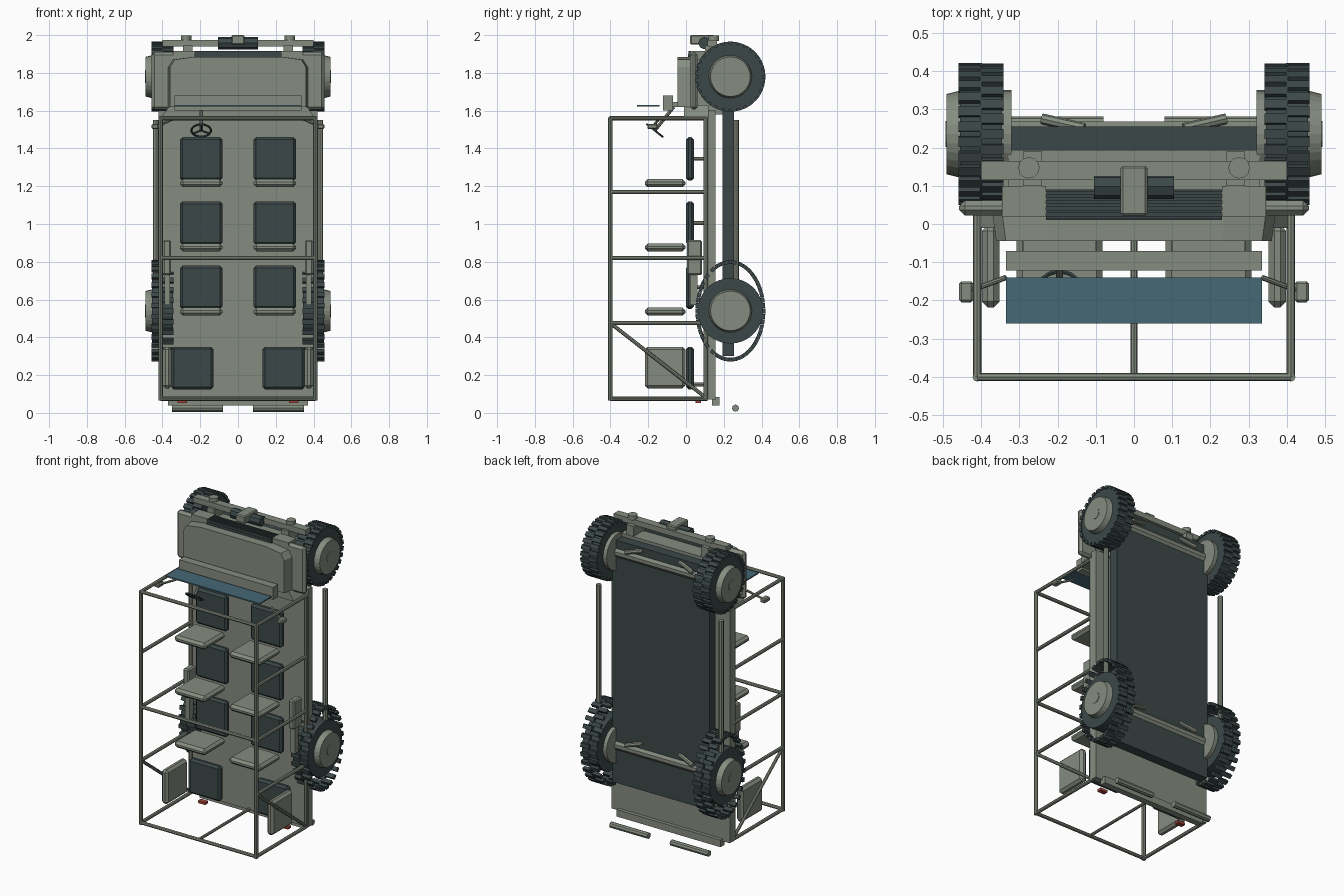
import bpy, bmesh, math
from mathutils import Vector, Matrix

if "Cube" in bpy.data.objects:
    bpy.data.objects.remove(bpy.data.objects["Cube"])


def material(name, rgb):
    m = bpy.data.materials.new(name)
    m.diffuse_color = (*rgb, 1)
    m.use_nodes = True
    m.node_tree.nodes["Principled BSDF"].inputs["Base Color"].default_value = m.diffuse_color
    return m


BODY = material("olive grey", (0.235, 0.265, 0.215))
DARK = material("dark rubber", (0.045, 0.064, 0.066))
GLASS = material("blue glass", (0.06, 0.14, 0.18))
RED = material("lamp red", (0.36, 0.06, 0.04))


def finish(name, bm, mat):
    bmesh.ops.recalc_face_normals(bm, faces=bm.faces)
    me = bpy.data.meshes.new(name)
    bm.to_mesh(me)
    bm.free()
    me.materials.append(mat)
    ob = bpy.data.objects.new(name, me)
    bpy.context.collection.objects.link(ob)
    return ob


def box(name, x, y, z, mat=BODY, bevel=0):
    """Box from (min, max) pairs, with optional chamfer."""
    bm = bmesh.new()
    c = [(a[0] + a[1]) / 2 for a in (x, y, z)]
    s = [abs(a[1] - a[0]) for a in (x, y, z)]
    bmesh.ops.create_cube(bm, size=1, matrix=Matrix.Translation(c) @ Matrix.Diagonal((*s, 1)))
    if bevel:
        bmesh.ops.bevel(bm, geom=bm.edges[:], offset=bevel, segments=1, affect='EDGES')
    return finish(name, bm, mat)


def pair(name, x, y, z, mat=BODY, bevel=0):
    """Box on both sides of x = 0."""
    for side, s in (("right", 1), ("left", -1)):
        box(f"{name}_{side}", (s * x[0], s * x[1]), y, z, mat, bevel)


def tube(name, a, b, r, mat=BODY, n=8, r2=None):
    a, b = Vector(a), Vector(b)
    d = b - a
    m = Matrix.Translation((a + b) / 2) @ d.to_track_quat('Z', 'Y').to_matrix().to_4x4()
    bm = bmesh.new()
    bmesh.ops.create_cone(bm, cap_ends=True, segments=n, radius1=r,
                          radius2=r if r2 is None else r2, depth=d.length, matrix=m)
    return finish(name, bm, mat)


def prism(name, outline, y_low, y_top, flare, mat=BODY):
    """x-z outline extruded along y, flared at the lower end."""
    bm = bmesh.new()
    top = [bm.verts.new((x, y_top, z)) for x, z in outline]
    low = [bm.verts.new((x * flare, y_low, z)) for x, z in outline]
    bm.faces.new(top)
    bm.faces.new(low)
    for i in range(len(top)):
        j = (i + 1) % len(top)
        bm.faces.new((top[i], top[j], low[j], low[i]))
    return finish(name, bm, mat)


# Wheels: tyre, lugs, hub discs and axle
WY = 0.235


def wheel(name, s, z, ry, rz):
    tube(name + "_tyre", (s * 0.345, WY, z), (s * 0.455, WY, z), 0.173, DARK, 36)
    tube(name + "_outer_disc", (s * 0.45, WY, z), (s * 0.49, WY, z), 0.115, BODY, 28, 0.105)
    tube(name + "_inner_disc", (s * 0.35, WY, z), (s * 0.32, WY, z), 0.115, BODY, 28)
    tube(name + "_cap", (s * 0.48, WY, z), (s * 0.493, WY, z), 0.034, BODY, 12)
    bm = bmesh.new()
    n = 28
    for i in range(n):
        for row in (0, 1):
            a = 2 * math.pi * (i + row / 2) / n
            pos = Vector((s * (0.372 + 0.056 * row), WY + ry * math.cos(a), z + rz * math.sin(a)))
            tilt = math.atan2(math.sin(a) / rz, math.cos(a) / ry)
            bmesh.ops.create_cube(bm, size=1, matrix=Matrix.Translation(pos)
                                  @ Matrix.Rotation(tilt, 4, 'X')
                                  @ Matrix.Diagonal((0.062, 0.02, 0.026, 1)))
    finish(name + "_lugs", bm, DARK)


for label, z, rz in (("front", 1.78, 0.175), ("rear", 0.54, 0.258)):
    for side, s in (("right", 1), ("left", -1)):
        wheel(f"{label}_wheel_{side}", s, z, 0.175, rz)
        tube(f"{label}_link_{side}", (s * 0.13, 0.25, z + 0.06), (s * 0.24, 0.275, z + 0.03), 0.014)
    tube(label + "_axle", (-0.34, WY, z), (0.34, WY, z), 0.034, BODY, 10)

# Underbody, floor and rear end
box("underbody", (-0.345, 0.345), (0.193, 0.255), (0.3, 1.86), DARK)
box("floor", (-0.42, 0.42), (0.116, 0.155), (0.07, 1.6))
box("rear_crossmember", (-0.37, 0.37), (0.138, 0.178), (0.04, 0.085))
for side, s in (("right", 1), ("left", -1)):
    tube("side_step_" + side, (s * 0.435, 0.265, 0.7), (s * 0.435, 0.265, 1.55), 0.016)
    tube("rear_bumper_tube_" + side, (s * 0.08, 0.262, 0.025), (s * 0.35, 0.262, 0.025), 0.019)
pair("tail_lamp", (0.27, 0.32), (0.05, 0.08), (0.053, 0.069), RED)
pair("side_locker", (0.355, 0.397), (0.005, 0.085), (0.73, 0.915), BODY, 0.008)
pair("side_locker_arm", (0.36, 0.39), (0.02, 0.06), (0.57, 0.74))

# Tube cage
FX, FT, FB = 0.41, -0.4, 0.115
for side, s in (("right", 1), ("left", -1)):
    x = s * FX
    tube("roof_rail_" + side, (x, FT, 0.065), (x, FT, 1.565), 0.012)
    tube("sill_rail_" + side, (x, 0.105, 0.07), (x, 0.105, 1.56), 0.012)
    for i, z in enumerate((0.075, 0.475, 0.82, 1.17, 1.56)):
        tube(f"cage_post_{side}_{i}", (x, FT, z), (x, FB, z), 0.011)
    tube("cage_brace_" + side, (x, FT, 0.475), (x, 0.1, 0.085), 0.01)
for i, z in enumerate((0.075, 0.82, 1.56)):
    tube(f"roof_crossbar_{i}", (-FX, FT, z), (FX, FT, z), 0.011)
tube("rear_center_post", (0, FT, 0.075), (0, FB, 0.075), 0.009)

# Seats: three rows facing forward, rear pair facing inward
for i, z in enumerate((1.345, 1.005, 0.665)):
    pair(f"seat_cushion_{i}", (0.083, 0.307), (0.0, 0.042), (z - 0.115, z + 0.115), DARK, 0.013)
    pair(f"seat_back_{i}", (0.083, 0.307), (-0.218, -0.003), (z - 0.15, z - 0.108), BODY, 0.015)
    for s in (1, -1):
        tube(f"seat_post_{i}", (s * 0.195, 0.03, z), (s * 0.195, 0.12, z), 0.01)
pair("rear_seat_cushion", (0.13, 0.353), (0.0, 0.042), (0.125, 0.35), DARK, 0.013)
pair("rear_seat_back", (0.352, 0.398), (-0.218, -0.003), (0.13, 0.35), BODY, 0.015)
for s in (1, -1):
    tube("rear_seat_post", (s * 0.24, 0.03, 0.15), (s * 0.24, 0.12, 0.15), 0.01)

# Hood, engine bay, cowl and fenders
half = [(0.36, 1.62), (0.36, 1.83), (0.335, 1.87), (0.23, 1.885)]
prism("hood", half + [(-x, z) for x, z in reversed(half)], 0.03, -0.045, 1.03)
box("engine_bay", (-0.33, 0.33), (0.02, 0.193), (1.58, 1.88))
prism("cowl", [(0.405, 1.565), (0.36, 1.63), (-0.36, 1.63), (-0.405, 1.565)], 0.12, -0.01, 1.0)
pair("fender", (0.33, 0.457), (0.022, 0.062), (1.605, 1.91), BODY, 0.015)
box("dashboard", (-0.335, 0.335), (-0.122, -0.07), (1.6, 1.68))
pair("dash_support", (0.1, 0.29), (-0.075, -0.03), (1.62, 1.645))

# Grille and headlight panels
box("grille", (-0.23, 0.23), (0.01, 0.09), (1.87, 1.9), DARK)
for i in range(5):
    y = 0.013 + i * 0.016
    box(f"grille_slat_{i}", (-0.23, 0.23), (y, y + 0.008), (1.895, 1.915), DARK)
pair("headlight_panel", (0.23, 0.345), (0.02, 0.1), (1.87, 1.915))

# Front bumper, lamps and winch
box("front_bumper", (-0.4, 0.4), (0.115, 0.165), (1.94, 1.975))
pair("bumper_mount", (0.24, 0.29), (0.1, 0.19), (1.85, 1.945))
for s in (1, -1):
    tube("bumper_lamp", (s * 0.275, 0.147, 1.97), (s * 0.275, 0.147, 1.998), 0.028, BODY, 12)
tube("winch_drum", (-0.105, 0.098, 1.958), (0.105, 0.098, 1.958), 0.033, DARK, 8)
box("winch_housing", (-0.035, 0.035), (0.022, 0.152), (1.95, 2.0), BODY, 0.006)

# Windscreen panel, mirrors and steering
box("windscreen", (-0.335, 0.335), (-0.26, -0.14), (1.622, 1.63), GLASS)
pair("mirror", (0.42, 0.457), (-0.205, -0.15), (1.503, 1.53), BODY, 0.006)
for s in (1, -1):
    tube("mirror_arm", (s * 0.335, -0.14, 1.56), (s * 0.43, -0.175, 1.517), 0.007)
hub, foot = Vector((-0.195, -0.165, 1.495)), Vector((-0.195, -0.065, 1.62))
tube("steering_column", hub, foot, 0.009)
bpy.ops.mesh.primitive_torus_add(major_segments=20, minor_segments=6, major_radius=0.052,
                                 minor_radius=0.006, location=hub)
ring = bpy.context.object
ring.name = "steering_wheel"
ring.rotation_euler = (foot - hub).to_track_quat('Z', 'Y').to_euler()
ring.data.materials.append(DARK)
for i in range(3):
    a = math.radians(90 + 120 * i)
    end = Vector((0.05 * math.cos(a), 0.05 * math.sin(a), 0))
    end.rotate(ring.rotation_euler)
    tube(f"steering_spoke_{i}", hub, hub + end, 0.005, DARK, 6)
